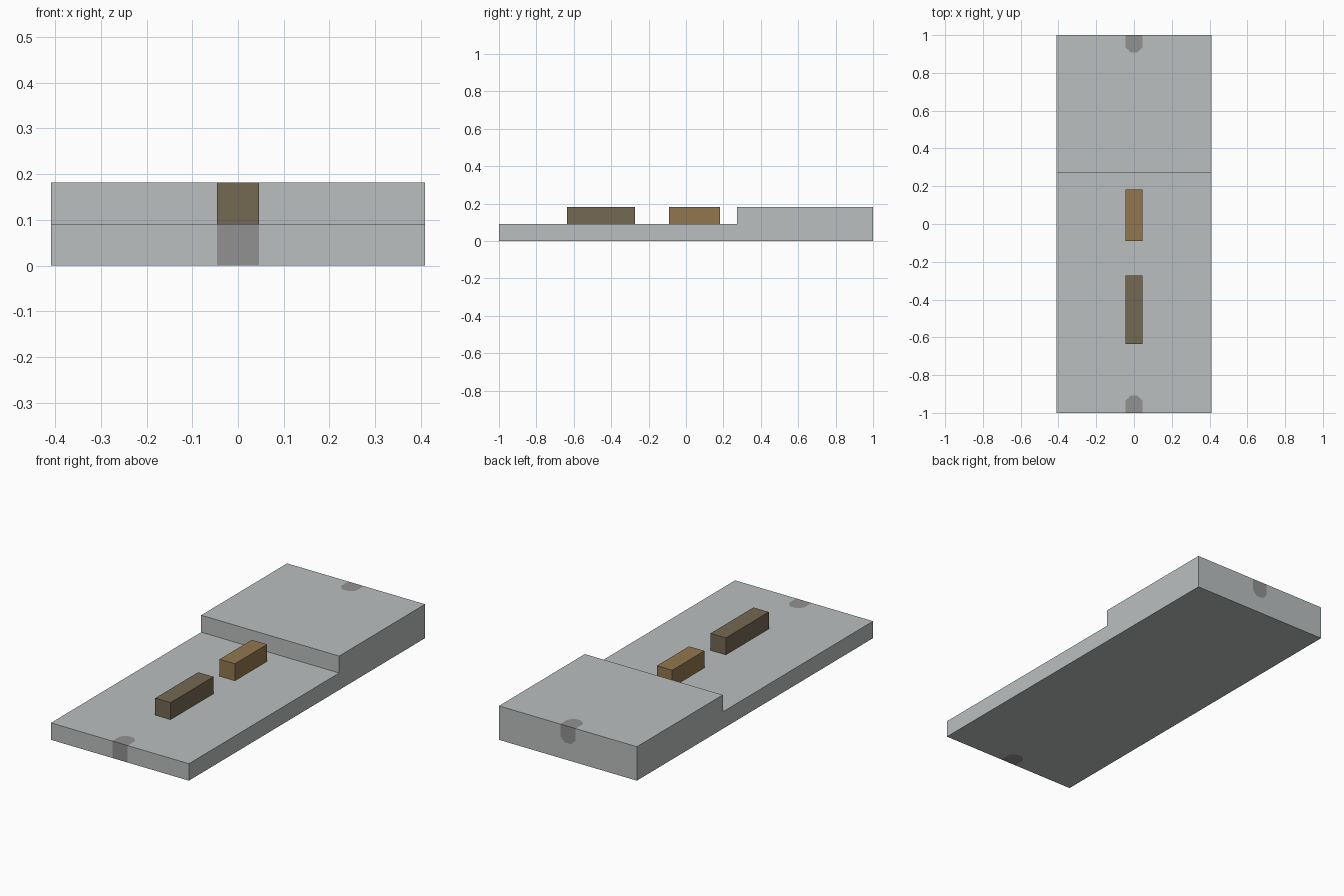
import bpy
import bmesh
from mathutils import Vector

if "Cube" in bpy.data.objects:
    bpy.data.objects.remove(bpy.data.objects["Cube"], do_unlink=True)

U = 1 / 11  # design module: the model is 22 modules long


def material(name, srgb):
    color = [((c / 255 + 0.055) / 1.055) ** 2.4 for c in srgb] + [1]
    mat = bpy.data.materials.new(name)
    mat.use_nodes = True
    mat.diffuse_color = color
    mat.node_tree.nodes["Principled BSDF"].inputs["Base Color"].default_value = color
    return mat


light_grey = material("light grey", (187, 191, 191))
mid_grey = material("mid grey", (145, 145, 145))
tan_brown = material("tan brown", (146, 118, 78))
dark_brown = material("dark brown", (117, 104, 82))


def finish(bm, name, *mats):
    mesh = bpy.data.meshes.new(name)
    bm.to_mesh(mesh)
    bm.free()
    for mat in mats:
        mesh.materials.append(mat)
    obj = bpy.data.objects.new(name, mesh)
    bpy.context.collection.objects.link(obj)
    return obj


def paint_patch(bm, normal, near, inward=None):
    """Cut a one-module-wide patch into the face nearest to a point and paint it."""
    normal, near = Vector(normal), Vector(near) * U
    side = Vector((1, 0, 0))
    planes = [(near + s * side * U / 2, s * side) for s in (-1, 1)]
    if inward:
        # Round the inner end as half an octagon
        inward = Vector(inward)
        planes.append((near + inward * U, inward))
        corner = near + inward * U * 0.707
        planes += [(corner + s * side * U / 2, inward + s * side) for s in (-1, 1)]
    face = min((f for f in bm.faces if f.normal.dot(normal) > 0.9),
               key=lambda f: min((v.co - near).length for v in f.verts))
    for point, outward in planes:
        geom = [face] + list(face.edges) + list(face.verts)
        cut = bmesh.ops.bisect_plane(bm, geom=geom, plane_co=point,
                                     plane_no=outward.normalized())
        face = min((g for g in cut["geom"] if isinstance(g, bmesh.types.BMFace)),
                   key=lambda f: (f.calc_center_median() - point).dot(outward))
    face.material_index = 1


# Stepped base, extruded across x from its side profile
bm = bmesh.new()
profile = [(-11, 0), (11, 0), (11, 2), (3, 2), (3, 1), (-11, 1)]
outline = bm.faces.new([bm.verts.new((-4.5 * U, y * U, z * U)) for y, z in profile])
swept = bmesh.ops.extrude_face_region(bm, geom=[outline])
bmesh.ops.translate(bm, vec=(9 * U, 0, 0),
                    verts=[g for g in swept["geom"] if isinstance(g, bmesh.types.BMVert)])
bmesh.ops.recalc_face_normals(bm, faces=bm.faces)
bm.normal_update()

# Painted end marks wrapping over the front and back edges
paint_patch(bm, (0, 0, 1), (0, -11, 1), (0, 1, 0))
paint_patch(bm, (0, -1, 0), (0, -11, 0))
paint_patch(bm, (0, 0, -1), (0, -11, 0), (0, 1, 0))
paint_patch(bm, (0, 0, 1), (0, 11, 2), (0, -1, 0))
paint_patch(bm, (0, 1, 0), (0, 11, 2), (0, 0, -1))
finish(bm, "stepped_base", light_grey, mid_grey)


def block(name, y_min, y_max, mat):
    bm = bmesh.new()
    bmesh.ops.create_cube(bm, size=U)
    bmesh.ops.scale(bm, vec=(1, y_max - y_min, 1), verts=bm.verts)
    bmesh.ops.translate(bm, vec=(0, (y_min + y_max) / 2 * U, 1.5 * U), verts=bm.verts)
    finish(bm, name, mat)


# Blocks standing on the low deck
block("front_block", -7, -3, dark_brown)
block("middle_block", -1, 2, tan_brown)
